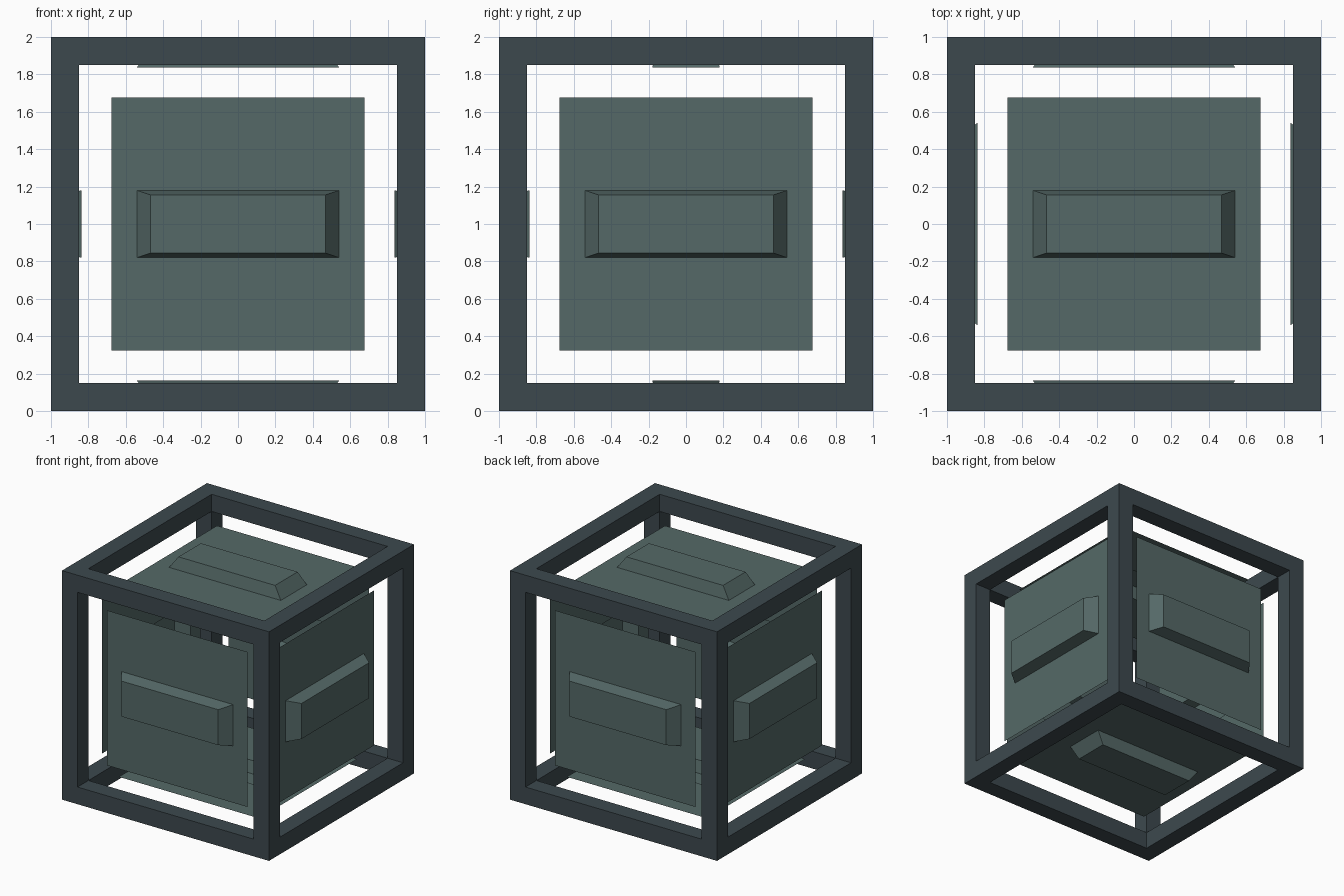
import bpy, bmesh
from math import radians
from mathutils import Matrix, Vector

cube = bpy.data.objects.get("Cube")
if cube:
    bpy.data.objects.remove(cube, do_unlink=True)

CENTRE = Vector((0, 0, 1))


def make_material(name, rgb):
    mat = bpy.data.materials.new(name)
    mat.use_nodes = True
    colour = (*rgb, 1)
    mat.diffuse_color = colour
    mat.node_tree.nodes["Principled BSDF"].inputs["Base Color"].default_value = colour
    return mat


def add_object(name, bm, mat):
    mesh = bpy.data.meshes.new(name)
    bm.to_mesh(mesh)
    bm.free()
    mesh.materials.append(mat)
    obj = bpy.data.objects.new(name, mesh)
    bpy.context.collection.objects.link(obj)
    return obj


def box(name, size, mat):
    bm = bmesh.new()
    bmesh.ops.create_cube(bm, size=1)
    bmesh.ops.scale(bm, vec=size, verts=bm.verts)
    bmesh.ops.translate(bm, vec=CENTRE, verts=bm.verts)
    return add_object(name, bm, mat)


frame_mat = make_material("dark slate", (0.046, 0.066, 0.076))
panel_mat = make_material("grey green", (0.090, 0.141, 0.136))

# Open cube frame: a solid block with a square opening cut along each axis
frame = box("frame", (2, 2, 2), frame_mat)
bpy.context.view_layer.objects.active = frame
for axis in range(3):
    size = [1.7] * 3
    size[axis] = 3
    cutter = box("opening_cutter", size, frame_mat)
    cutter.hide_render = True
    mod = frame.modifiers.new("opening", "BOOLEAN")
    mod.operation = "DIFFERENCE"
    mod.solver = "EXACT"
    mod.object = cutter
    bpy.ops.object.modifier_apply(modifier=mod.name)
    bpy.data.objects.remove(cutter, do_unlink=True)


# Thin panel with a raised, tapered bar: nested rectangles joined into one skin
def add_panel(name, rotation):
    bm = bmesh.new()
    corners = ((-1, -1), (1, -1), (1, 1), (-1, 1))
    loops = [[bm.verts.new((sx * w, sy * h, z)) for sx, sy in corners]
             for w, h, z in ((0.677, 0.677, 0.838), (0.54, 0.18, 0.838), (0.467, 0.155, 0.94))]
    for outer, inner in zip(loops, loops[1:]):
        for i in range(4):
            j = (i + 1) % 4
            bm.faces.new((outer[i], outer[j], inner[j], inner[i]))
    bm.faces.new(loops[-1])
    bm.transform(Matrix.Translation(CENTRE) @ rotation)
    return add_object(name, bm, panel_mat)


# Four side panels around the vertical axis, then top and bottom
upright = Matrix.Rotation(radians(90), 4, "X")
for i, side in enumerate(("front", "left", "back", "right")):
    add_panel(side + "_panel", Matrix.Rotation(radians(90 * i), 4, "Z") @ upright)
add_panel("top_panel", Matrix.Identity(4))
add_panel("bottom_panel", Matrix.Rotation(radians(180), 4, "X"))
